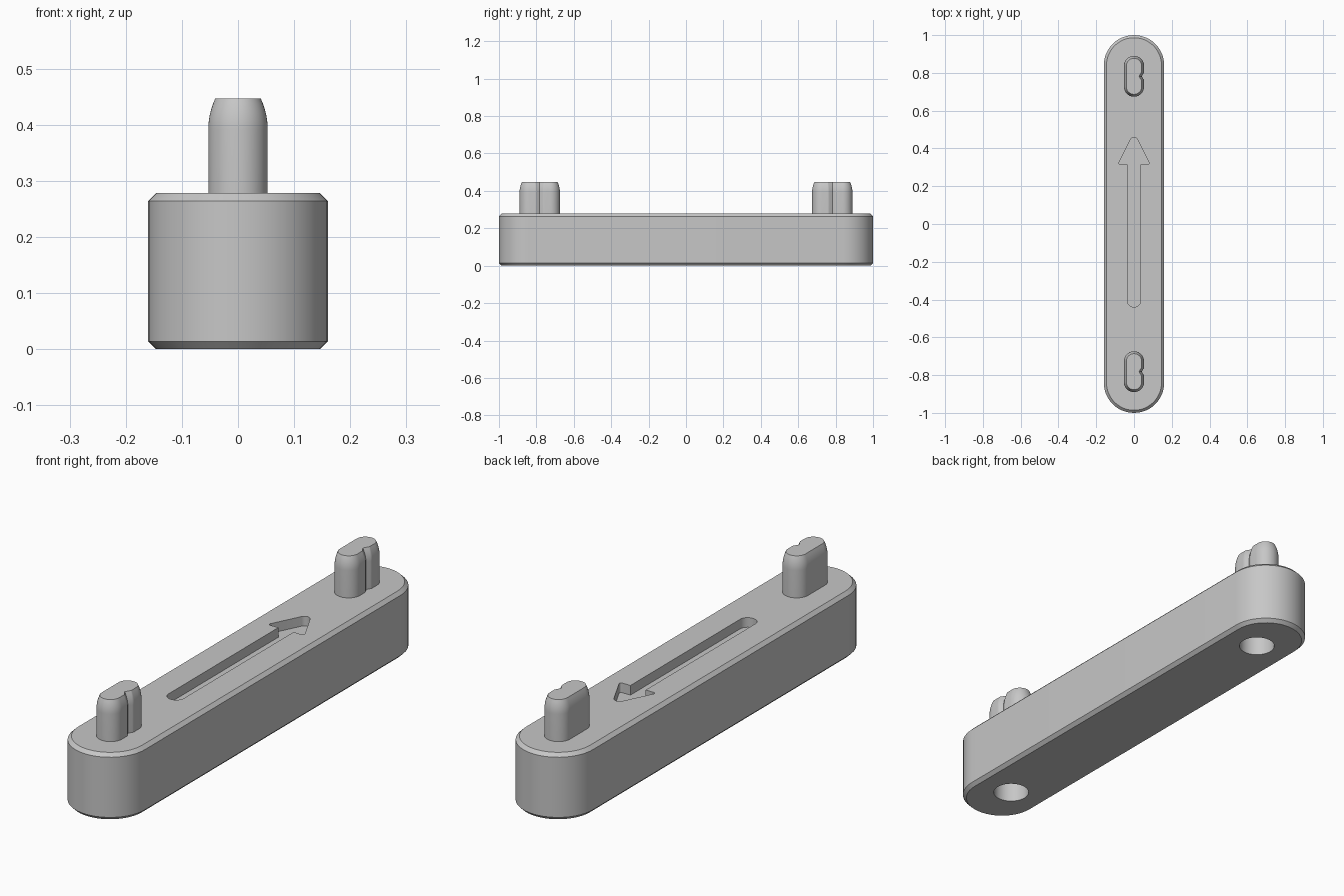
import bpy, bmesh, math
from mathutils import Vector

cube = bpy.data.objects.get("Cube")
if cube:
    bpy.data.objects.remove(cube)

grey = bpy.data.materials.new("plain grey")
grey.use_nodes = True
colour = (0.57, 0.57, 0.57, 1)
grey.diffuse_color = colour
grey.node_tree.nodes["Principled BSDF"].inputs["Base Color"].default_value = colour


def rounded(corners, steps=12):
    """Counter-clockwise outline from (x, y, radius) corners."""
    out = []
    n = len(corners)
    for i, (x, y, r) in enumerate(corners):
        p = Vector((x, y))
        if r == 0:
            out.append(p)
            continue
        a = (Vector(corners[i - 1][:2]) - p).normalized()
        b = (Vector(corners[(i + 1) % n][:2]) - p).normalized()
        half = a.angle(b) / 2
        centre = p + (a + b).normalized() * r / math.sin(half)
        start = p + a * r / math.tan(half) - centre
        sweep = start.angle_signed(p + b * r / math.tan(half) - centre)
        for k in range(steps + 1):
            t = -sweep * k / steps
            c, s = math.cos(t), math.sin(t)
            out.append(centre + Vector((start.x * c - start.y * s, start.x * s + start.y * c)))
    return [p for i, p in enumerate(out) if (p - out[i - 1]).length > 4e-4]


def slot(w, l):
    r = w * 0.999
    return rounded([(w, -l, r), (w, l, r), (-w, l, r), (-w, -l, r)])


def inset(points, d):
    """Move the outline inwards by d along mitred normals."""
    out = []
    for i, p in enumerate(points):
        e1 = (p - points[i - 1]).normalized()
        e2 = (points[(i + 1) % len(points)] - p).normalized()
        n1, n2 = Vector((-e1.y, e1.x)), Vector((-e2.y, e2.x))
        out.append(p + (n1 + n2) * d / (1 + n1.dot(n2)))
    return out


def wall(bm, points, layers, y=0):
    """Stack (height, inset) copies of an outline; return the end rings."""
    rings = [[bm.verts.new((p.x, p.y + y, z)) for p in inset(points, d)] for z, d in layers]
    n = len(points)
    for low, high in zip(rings, rings[1:]):
        for i in range(n):
            j = (i + 1) % n
            bm.faces.new((low[i], low[j], high[j], high[i]))
    return rings[0], rings[-1]


def fill(bm, *rings):
    """Flat face inside the first ring, with the other rings as holes."""
    edges = [bm.edges.get((r[i - 1], r[i])) for r in rings for i in range(len(r))]
    bmesh.ops.triangle_fill(bm, use_beauty=True, use_dissolve=False, edges=edges)


def finish(bm, name):
    bm.normal_update()
    bmesh.ops.recalc_face_normals(bm, faces=bm.faces[:])
    mesh = bpy.data.meshes.new(name)
    bm.to_mesh(mesh)
    bm.free()
    mesh.materials.append(grey)
    ob = bpy.data.objects.new(name, mesh)
    bpy.context.collection.objects.link(ob)
    bpy.ops.object.select_all(action='DESELECT')
    ob.select_set(True)
    bpy.context.view_layer.objects.active = ob
    bpy.ops.object.shade_smooth_by_angle(angle=math.radians(25))


# Bar with chamfered rims
height, chamfer, peg_y = 0.278, 0.014, 0.782
bm = bmesh.new()
base, deck = wall(bm, slot(0.16, 1.0), [(0, chamfer), (chamfer, 0),
                                        (height - chamfer, 0), (height, chamfer)])

# Arrow recess in the top
side = [(0.035, -0.44, 0.0345), (0.035, 0.315, 0), (0.085, 0.315, 0.008)]
arrow = rounded(side + [(0, 0.485, 0.022)] + [(-x, y, r) for x, y, r in side[::-1]])
floor, rim = wall(bm, arrow, [(height - 0.04, 0), (height, 0)])
fill(bm, floor)
fill(bm, deck, rim)

# Round sockets underneath
mouths = []
for y in (-peg_y, peg_y):
    mouth, ceiling = wall(bm, slot(0.071, 0.071), [(0, 0), (0.19, 0)], y)
    fill(bm, ceiling)
    mouths.append(mouth)
fill(bm, base, *mouths)
finish(bm, "bar")

# Pegs with a grooved side and rounded-in tops
w, l, r = 0.053, 0.108, 0.0525
outline = rounded([(w, -l, r), (w, -0.02, 0.02), (0.041, 0, 0), (w, 0.02, 0.02),
                   (w, l, r), (-w, l, r), (-w, -l, r)])
top, taper = 0.447, 0.055
layers = [(height - 0.005, 0)]
layers += [(top - taper + taper * k / 6, 0.0125 * (k / 6) ** 2) for k in range(7)]
for name, y in (("front_peg", -peg_y), ("back_peg", peg_y)):
    bm = bmesh.new()
    for ring in wall(bm, outline, layers, y):
        fill(bm, ring)
    finish(bm, name)
